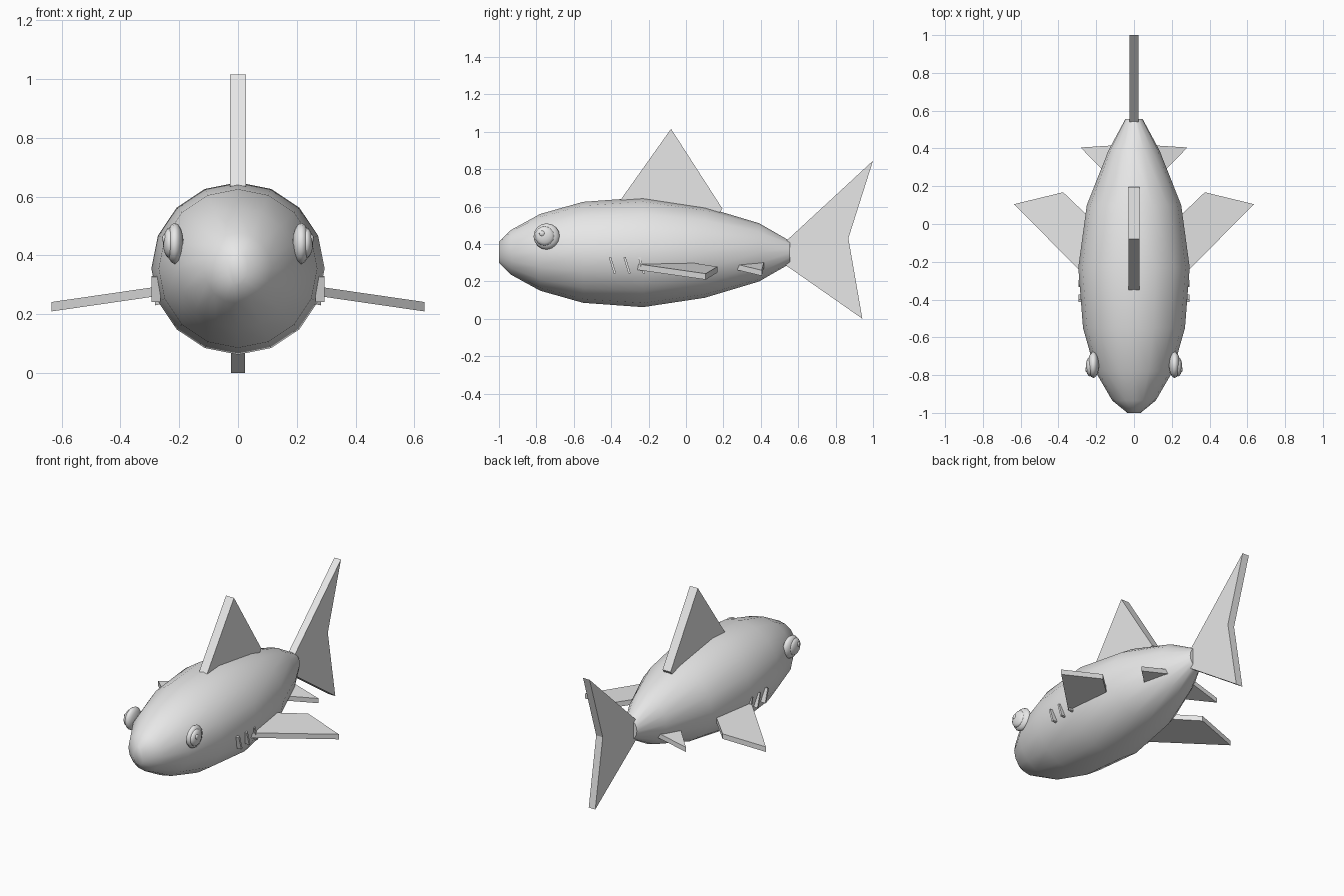
import bpy, bmesh, math
from mathutils import Matrix, Vector

cube = bpy.data.objects.get("Cube")
if cube:
    bpy.data.objects.remove(cube, do_unlink=True)

GREY = (0.8, 0.8, 0.8, 1.0)
grey = bpy.data.materials.new("plain_grey")
grey.use_nodes = True
grey.diffuse_color = GREY
grey.node_tree.nodes["Principled BSDF"].inputs["Base Color"].default_value = GREY


def finish(name, bm, smooth_angle=None):
    """Turn a bmesh into a named object with the shared material."""
    bmesh.ops.recalc_face_normals(bm, faces=bm.faces[:])
    mesh = bpy.data.meshes.new(name)
    bm.to_mesh(mesh)
    bm.free()
    mesh.materials.append(grey)
    if smooth_angle:
        for face in mesh.polygons:
            face.use_smooth = True
        mesh.set_sharp_from_angle(angle=math.radians(smooth_angle))
    obj = bpy.data.objects.new(name, mesh)
    bpy.context.collection.objects.link(obj)
    return obj


def plate(name, outline, place, half):
    """Flat fin: place(a, b, t) maps an outline point and thickness offset to 3D."""
    bm = bmesh.new()
    sides = [[bm.verts.new(place(a, b, t)) for a, b in outline] for t in (-half, half)]
    bm.faces.new(sides[0])
    bm.faces.new(sides[1])
    n = len(outline)
    for i in range(n):
        j = (i + 1) % n
        bm.faces.new((sides[0][i], sides[0][j], sides[1][j], sides[1][i]))
    return finish(name, bm)


def ellipsoid(name, centre, radii):
    bm = bmesh.new()
    # Poles point sideways
    matrix = (Matrix.Translation(centre) @ Matrix.Diagonal((*radii, 1))
              @ Matrix.Rotation(math.pi / 2, 4, 'Y'))
    bmesh.ops.create_uvsphere(bm, u_segments=16, v_segments=8, radius=1, matrix=matrix)
    return finish(name, bm, 50)


# Body: stations of y, half width, half height
SIDES = 16
MID_Z = 0.355
stations = [(-1.0, 0.035, 0.056), (-0.935, 0.115, 0.12), (-0.78, 0.205, 0.205),
            (-0.55, 0.27, 0.27), (-0.23, 0.295, 0.293), (0.1, 0.25, 0.243),
            (0.39, 0.135, 0.156), (0.557, 0.045, 0.06)]
bm = bmesh.new()
rings = []
for y, w, h in stations:
    ring = []
    for i in range(SIDES):
        a = 2 * math.pi * i / SIDES
        ring.append(bm.verts.new((w * math.cos(a), y, MID_Z + h * math.sin(a))))
    rings.append(ring)
for r0, r1 in zip(rings, rings[1:]):
    for i in range(SIDES):
        j = (i + 1) % SIDES
        bm.faces.new((r0[i], r0[j], r1[j], r1[i]))
bm.faces.new(rings[0])
bm.faces.new(rings[-1])
finish("body", bm, 52)


# Upright fins, outlined in y and z
def upright(a, b, t):
    return (t, a, b)


plate("dorsal_fin", [(-0.35, 0.635), (-0.08, 1.015), (0.195, 0.588), (0.15, 0.53), (-0.3, 0.6)],
      upright, 0.028)
plate("tail_fin", [(0.535, 0.415), (1.0, 0.845), (0.868, 0.43), (0.943, 0.0), (0.535, 0.285)],
      upright, 0.023)

# Paired parts on both sides
for side, s in (("left", 1), ("right", -1)):
    # Side fins droop outward, outlined in x and y
    plate(side + "_pectoral_fin", [(0.2, -0.335), (0.635, 0.105), (0.375, 0.168), (0.2, 0.0)],
          lambda a, b, t: (s * a, b, 0.275 - 0.145 * (a - 0.29) + t), 0.016)
    plate(side + "_pelvic_fin", [(0.08, 0.2), (0.283, 0.405), (0.08, 0.418)],
          lambda a, b, t: (s * a, b, 0.245 - 0.24 * (a - 0.28) + t), 0.015)

    # Eyes
    ellipsoid(side + "_eye", (s * 0.215, -0.745, 0.44), (0.03, 0.07, 0.07))
    ellipsoid(side + "_pupil", (s * 0.233, -0.755, 0.442), (0.022, 0.052, 0.052))
    ellipsoid(side + "_eye_glint", (s * 0.25, -0.77, 0.456), (0.008, 0.015, 0.015))

    # Slanted gill slits
    for k in range(3):
        bm = bmesh.new()
        bmesh.ops.create_cube(bm, size=1, matrix=(
            Matrix.Translation((s * 0.279, -0.393 + 0.078 * k, 0.285))
            @ Matrix.Rotation(math.radians(17), 4, 'X')
            @ Matrix.Diagonal((0.03, 0.012, 0.09, 1))))
        finish(f"{side}_gill_{k + 1}", bm)
